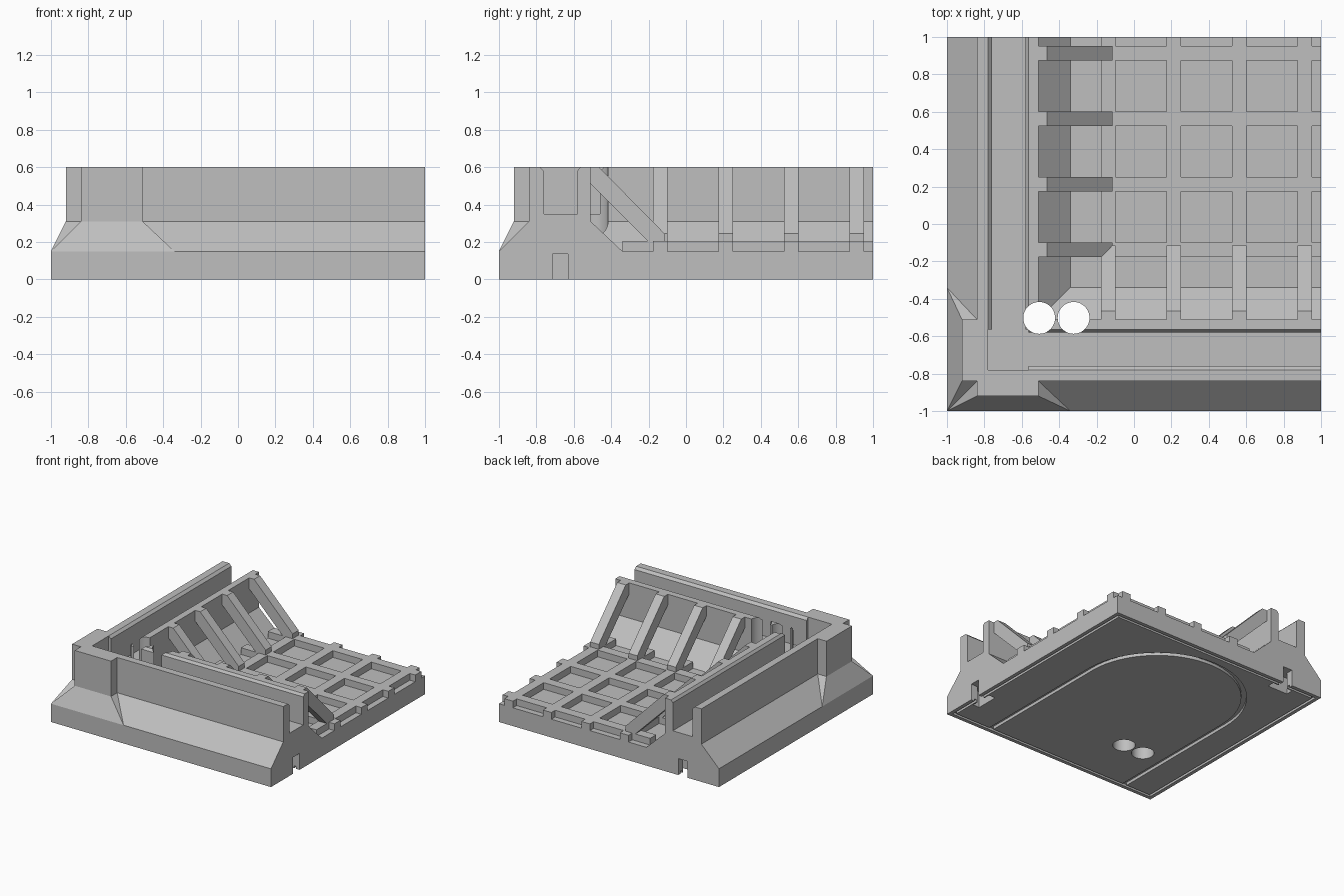
import bpy, bmesh, math
from mathutils import Vector

if "Cube" in bpy.data.objects:
    bpy.data.objects.remove(bpy.data.objects["Cube"], do_unlink=True)

grey = bpy.data.materials.new("stone grey")
grey.use_nodes = True
GREY = (0.52, 0.52, 0.52, 1)
grey.diffuse_color = GREY
grey.node_tree.nodes["Principled BSDF"].inputs["Base Color"].default_value = GREY


def finish(name, bm):
    bmesh.ops.remove_doubles(bm, verts=bm.verts, dist=1e-5)
    bmesh.ops.recalc_face_normals(bm, faces=bm.faces)
    mesh = bpy.data.meshes.new(name)
    bm.to_mesh(mesh)
    bm.free()
    mesh.materials.append(grey)
    ob = bpy.data.objects.new(name, mesh)
    bpy.context.scene.collection.objects.link(ob)
    return ob


def prism(name, points, lo, hi, place):
    """Closed outline extruded from lo to hi; place(u, v, w) gives x, y, z."""
    bm = bmesh.new()
    ends = [[bm.verts.new(place(u, v, w)) for u, v in points] for w in (lo, hi)]
    for ring in ends:
        bm.faces.new(ring)
    for i in range(len(points)):
        j = (i + 1) % len(points)
        bm.faces.new((ends[0][i], ends[0][j], ends[1][j], ends[1][i]))
    return finish(name, bm)


def upright(u, v, w):
    return (u, v, w)


def box(name, x0, x1, y0, y1, z0, z1):
    return prism(name, [(x0, y0), (x1, y0), (x1, y1), (x0, y1)], z0, z1, upright)


def swap(p, flip):
    return (p[1], p[0], p[2]) if flip else p


def cut(target, cutter):
    cutter.hide_render = True
    mod = target.modifiers.new("cut", "BOOLEAN")
    mod.operation = "DIFFERENCE"
    mod.solver = "EXACT"
    mod.object = cutter
    bpy.context.view_layer.objects.active = target
    bpy.ops.object.modifier_apply(modifier=mod.name)
    bpy.data.objects.remove(cutter, do_unlink=True)


# Corner body: one wall and floor profile swept around the corner
profile = [(-1, 0), (-1, .15), (-.84, .31), (-.84, .6), (-.78, .6), (-.76, .58),
           (-.76, .35), (-.58, .35), (-.58, .58), (-.565, .6), (-.51, .6),
           (-.51, .31), (-.34, .15), (1, .15), (1, 0)]
bm = bmesh.new()
rows = [[bm.verts.new(p) for p in ((1, d, z), (d, d, z), (d, 1, z))] for d, z in profile]
for i, a in enumerate(rows):
    b = rows[(i + 1) % len(rows)]
    for k in (0, 1):
        bm.faces.new((a[k], a[k + 1], b[k + 1], b[k]))
for k in (0, 2):
    bm.faces.new([r[k] for r in rows])
bmesh.ops.remove_doubles(bm, verts=bm.verts, dist=1e-5)
bmesh.ops.dissolve_degenerate(bm, edges=bm.edges, dist=1e-5)
body = finish("corner_body", bm)

# Square end of the wall channel
cut(body, box("channel_corner", -.78, -.565, -.78, -.565, .35, 1))

# Two round holes through the inner corner
for cx in (-.507, -.323):
    circle = [(cx + .085 * math.cos(t * math.tau / 48), -.502 + .085 * math.sin(t * math.tau / 48))
              for t in range(48)]
    cut(body, prism("round_hole", circle, -1, 1, upright))

# T-shaped connector slots in the two open ends
slot = [(1.1, -.715), (1.1, -.63), (.94, -.63), (.94, -.58),
        (.88, -.58), (.88, -.765), (.94, -.765), (.94, -.715)]
for flip in (False, True):
    cut(body, prism("clip_slot", slot, -.1, .135, lambda u, v, w: swap((u, v, w), flip)))

# Arched groove under the base
def arch(r):
    arc = [(-.05 + r * math.cos(math.pi * t / 32), .21 + r * math.sin(math.pi * t / 32))
           for t in range(33)]
    return [(-.05 + r, -.95)] + arc + [(-.05 - r, -.95)]

cut(body, prism("arch_groove", arch(.675) + arch(.635)[::-1], -.1, .025, upright))

# Thin border groove under the base
for s in (-1, 1):
    e = sorted((s * .97, s * .95))
    cut(body, box("border_groove", e[0], e[1], -.97, .97, -.1, .02))
    cut(body, box("border_groove", -.97, .97, e[0], e[1], -.1, .02))

# Buttresses on the outside of the corner, one per wall
for flip in (False, True):
    side = "right" if flip else "front"
    bm = bmesh.new()
    pts = [(x, y, z) for x in (-.84, -.51) for y in (-.92, -.82) for z in (.31, .6)]
    upper = [bm.verts.new(swap(p, flip)) for p in pts]
    bmesh.ops.convex_hull(bm, input=upper)
    finish(side + "_buttress", bm)
    bm = bmesh.new()
    pts = [(-.84, -.92, .31), (-.51, -.92, .31), (-.84, -.84, .31), (-.51, -.84, .31),
           (-1, -1, .15), (-.34, -1, .15)]
    foot = [bm.verts.new(swap(p, flip)) for p in pts]
    bmesh.ops.convex_hull(bm, input=foot)
    finish(side + "_buttress_foot", bm)

# Floor beams and sloping wall struts, repeated along both walls
strut = [(-.52, .6), (-.465, .6), (-.115, .245), (-.115, .19), (-.19, .19), (-.52, .52)]
for flip in (False, True):
    side = "right" if flip else "front"
    for i in range(4):
        c = -.138 + .35 * i
        place = lambda u, v, w: swap((w, u, v), flip)
        beam = [(-.34, .1), (1, .1), (1, .205), (-.34, .205)]
        prism(f"{side}_floor_beam", beam, c - .039, c + .039, place)
        prism(f"{side}_strut", strut, c - .039, c + .039, place)

# Smooth hole walls, sharp edges elsewhere
bpy.ops.object.select_all(action="DESELECT")
body.select_set(True)
bpy.context.view_layer.objects.active = body
bpy.ops.object.shade_smooth_by_angle(angle=math.radians(25))
